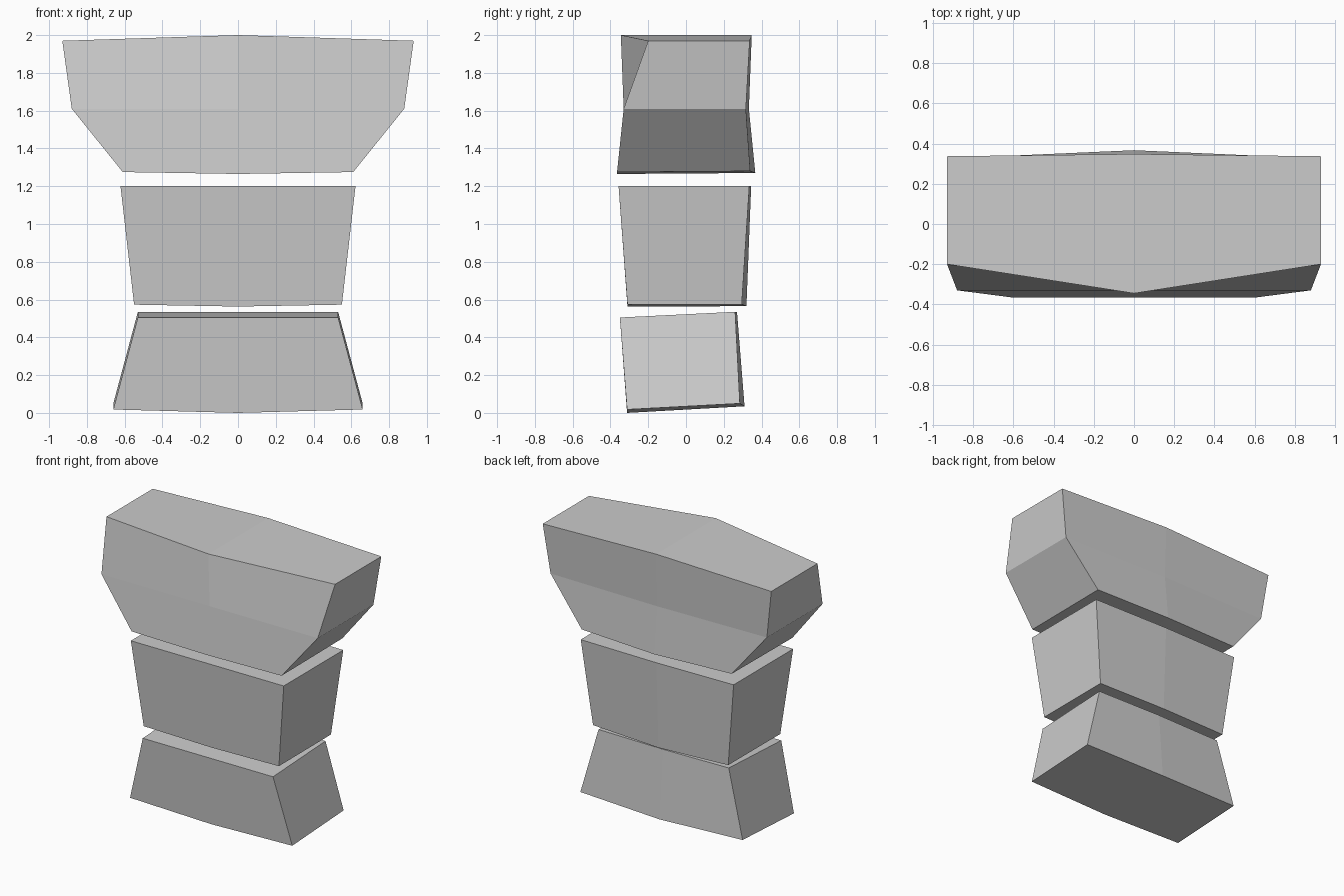
import bpy, bmesh

if "Cube" in bpy.data.objects:
    bpy.data.objects.remove(bpy.data.objects["Cube"])


def torso_block(name, rings):
    """Loft stacked rings on the right half, cap the ends, mirror across x.
    Ring corner order: front centre, front side, back side, back centre."""
    bm = bmesh.new()
    loops = [[bm.verts.new(p) for p in ring] for ring in rings]
    for low, high in zip(loops, loops[1:]):
        for i in range(3):
            bm.faces.new((low[i], low[i + 1], high[i + 1], high[i]))
    bm.faces.new(loops[0][::-1])
    bm.faces.new(loops[-1])
    mesh = bpy.data.meshes.new(name)
    bm.to_mesh(mesh)
    bm.free()
    obj = bpy.data.objects.new(name, mesh)
    bpy.context.collection.objects.link(obj)
    mirror = obj.modifiers.new("Mirror", 'MIRROR')
    mirror.use_axis[0] = True
    mirror.use_clip = True
    return obj


# Broad chest with tapered flanks and swept-back upper front corners
torso_block("chest", [
    [(0, -.365, 1.265), (.61, -.365, 1.275), (.61, .34, 1.28), (0, .367, 1.27)],
    [(0, -.33, 1.61), (.88, -.33, 1.61), (.88, .317, 1.61), (0, .333, 1.61)],
    [(0, -.345, 2.0), (.93, -.2, 1.97), (.93, .337, 1.97), (0, .348, 2.0)],
])

# Waist narrowing downwards
torso_block("waist", [
    [(0, -.31, .563), (.55, -.31, .573), (.55, .295, .575), (0, .32, .565)],
    [(0, -.357, 1.2), (.622, -.357, 1.2), (.622, .335, 1.2), (0, .345, 1.2)],
])

# Hips flaring downwards, tilted slightly forward
torso_block("hips", [
    [(0, -.312, 0), (.66, -.312, .018), (.66, .285, .05), (0, .31, .035)],
    [(0, -.35, .505), (.53, -.35, .505), (.53, .26, .535), (0, .27, .535)],
])
